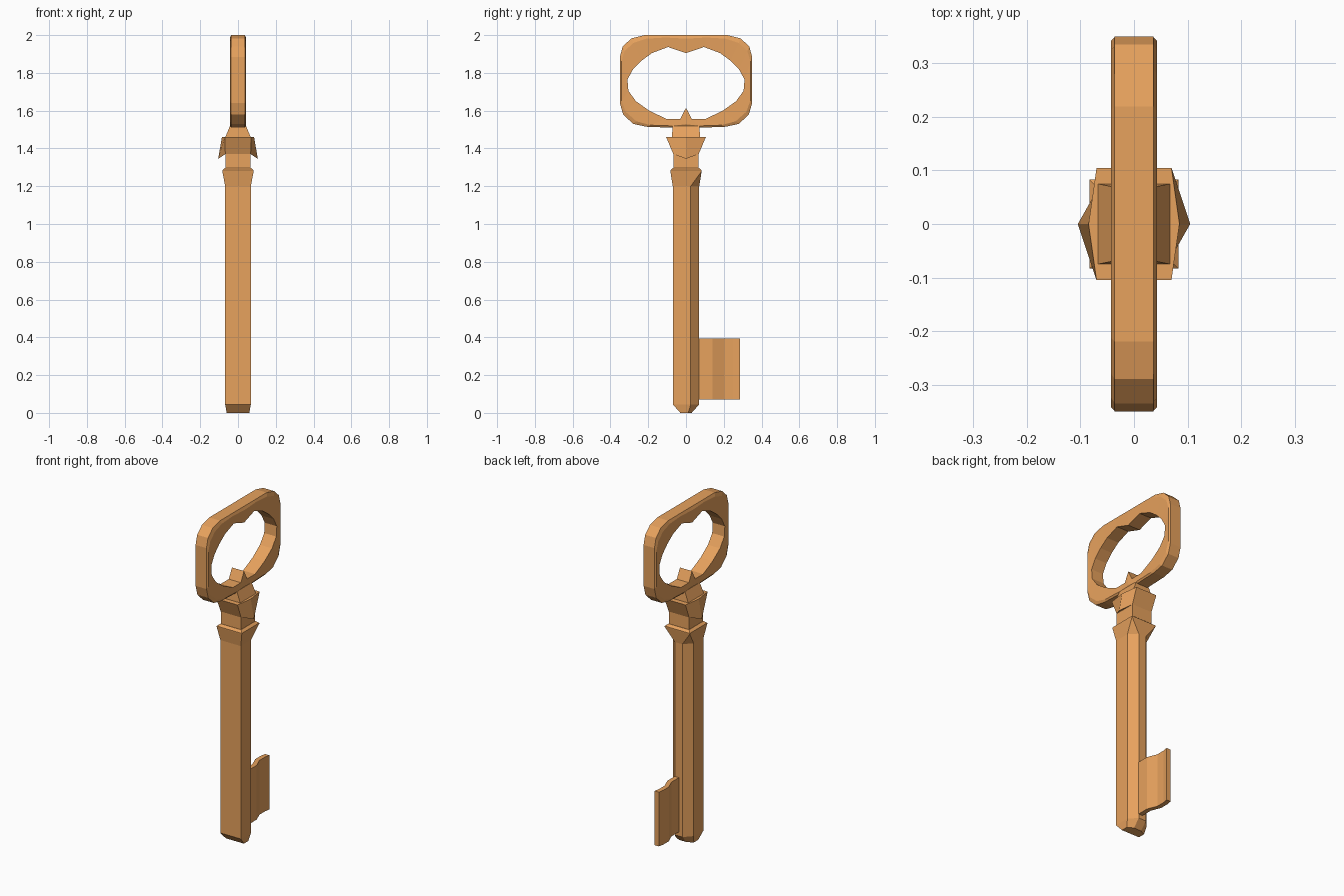
import bpy, bmesh

if "Cube" in bpy.data.objects:
    bpy.data.objects.remove(bpy.data.objects["Cube"])

mat = bpy.data.materials.new("orange_metal")
mat.diffuse_color = (0.80, 0.36, 0.11, 1)
mat.use_nodes = True
mat.node_tree.nodes["Principled BSDF"].inputs["Base Color"].default_value = mat.diffuse_color


def finish(name, bm):
    bmesh.ops.remove_doubles(bm, verts=bm.verts, dist=0.0005)
    bmesh.ops.recalc_face_normals(bm, faces=bm.faces)
    mesh = bpy.data.meshes.new(name)
    bm.to_mesh(mesh)
    bm.free()
    mesh.materials.append(mat)
    obj = bpy.data.objects.new(name, mesh)
    bpy.context.collection.objects.link(obj)
    return obj


def bridge(bm, a, b):
    n = len(a)
    for i in range(n):
        j = (i + 1) % n
        bm.faces.new((a[i], a[j], b[j], b[i]))


def loft(name, loops):
    """Join successive loops of 3D points and cap both ends."""
    bm = bmesh.new()
    rings = [[bm.verts.new(p) for p in loop] for loop in loops]
    for a, b in zip(rings, rings[1:]):
        bridge(bm, a, b)
    bm.faces.new(rings[0])
    bm.faces.new(rings[-1])
    return finish(name, bm)


def mirror_x(points, z):
    """Half outline (x > 0) at height z, closed by its mirror image."""
    pts = [(x, y, z) for x, y in points]
    return pts + [(-x, y, h) for x, y, h in reversed(pts)]


# Shaft: flat front, chamfered back corners, flaring into a square collar
hexa = [(0.068, -0.07), (0.068, 0.025), (0.025, 0.07)]


def square(r):
    return [(r, -r), (r, r), (r, r)]


loft("shaft", [
    mirror_x([(0.06, -0.03), (0.06, 0.012), (0.025, 0.03)], 0),
    mirror_x(hexa, 0.045),
    mirror_x(hexa, 1.2),
    mirror_x(square(0.083), 1.28),
    mirror_x(square(0.083), 1.285),
    mirror_x(square(0.068), 1.297),
])


# Neck with a pointed crown flap on each broad side
def crown(corner_x, corner_y, mid_x, z, mid_z=None):
    mid_z = z if mid_z is None else mid_z
    half = [(corner_x, -corner_y, z), (mid_x, 0, mid_z), (corner_x, corner_y, z)]
    return half + [(-x, y, h) for x, y, h in reversed(half)]


loft("neck_crown", [
    crown(0.067, 0.067, 0.067, 1.29),
    crown(0.067, 0.067, 0.067, 1.37),
    crown(0.067, 0.067, 0.105, 1.37, 1.345),
    crown(0.07, 0.105, 0.085, 1.46),
    crown(0.067, 0.075, 0.067, 1.46),
    crown(0.042, 0.07, 0.042, 1.52),
])

# Bow: rounded rectangle ring with bevelled rim, notch on top and spike below
outer = [(0, 2), (.11, 2), (.22, 2), (.29, 1.982), (.335, 1.94), (.35, 1.885),
         (.35, 1.64), (.333, 1.58), (.28, 1.53), (.21, 1.515), (.08, 1.51), (0, 1.507)]
inner = [(0, 1.905), (.095, 1.937), (.18, 1.905), (.235, 1.865), (.28, 1.82), (.31, 1.765),
         (.305, 1.705), (.265, 1.65), (.195, 1.6), (.105, 1.557), (.03, 1.557), (0, 1.615)]
rim = [(a + (c - a) * 0.2, b + (d - b) * 0.2) for (a, b), (c, d) in zip(outer, inner)]

bm = bmesh.new()


def ring(half, x):
    full = half + [(-y, z) for y, z in half[-2:0:-1]]
    return [bm.verts.new((x, y, z)) for y, z in full]


rings = [ring(outer, -.036), ring(outer, .036), ring(rim, .043),
         ring(inner, .04), ring(inner, -.04), ring(rim, -.043)]
for a, b in zip(rings, rings[1:] + rings[:1]):
    bridge(bm, a, b)
finish("bow", bm)

# Bit: thin plate with a stepped cross-section
centre = [(.05, .012), (.14, .012), (.20, -.012), (.25, -.012), (.285, -.006)]
section = [(x + .014, y) for y, x in centre] + [(x - .014, y) for y, x in reversed(centre)]
loft("bit", [[(x, y, z) for x, y in section] for z in (0.07, 0.395)])
